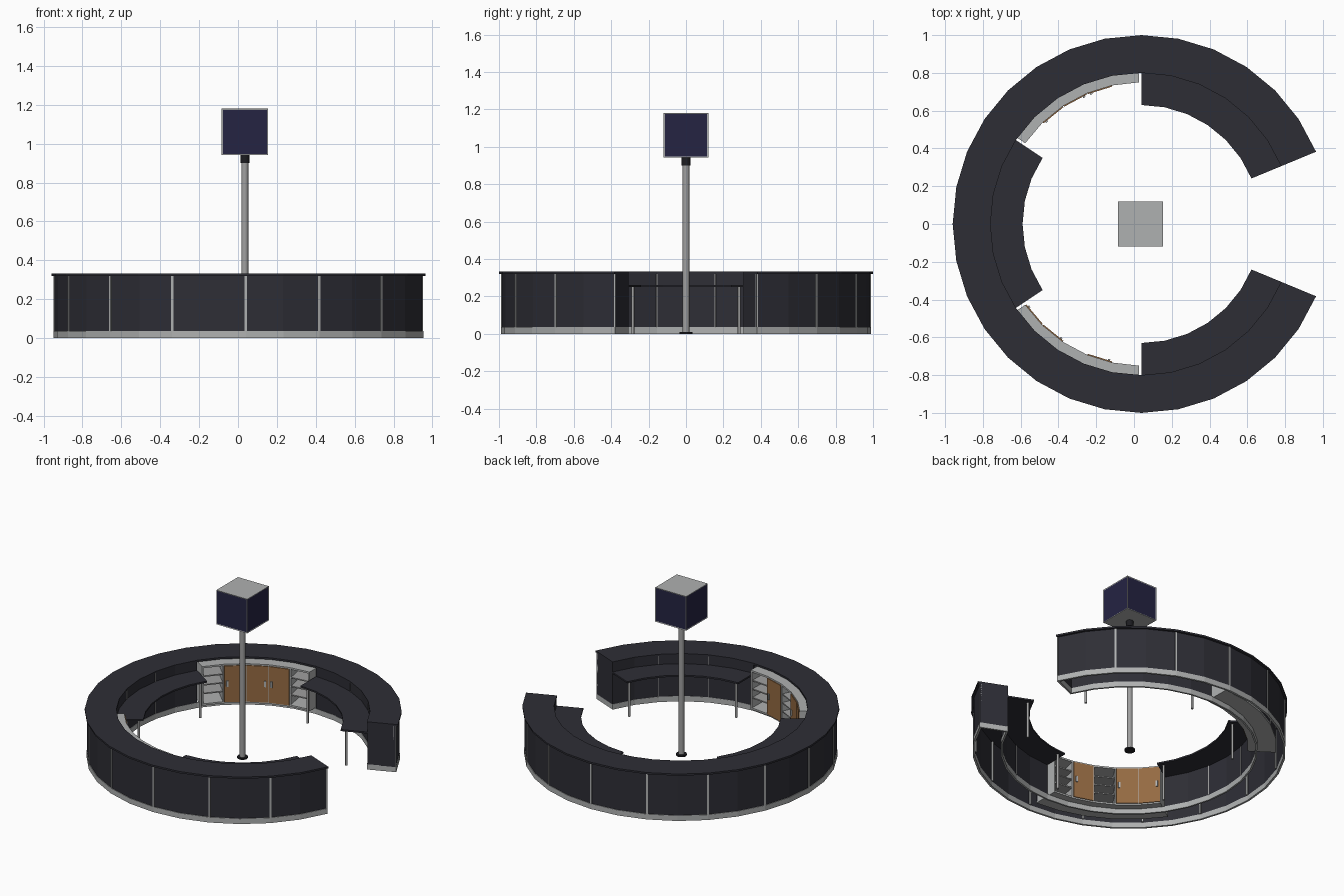
import bpy, bmesh, math

if "Cube" in bpy.data.objects:
    bpy.data.objects.remove(bpy.data.objects["Cube"])

CX = 0.04          # centre of the ring in x
SEG = 11.25        # degrees per ring facet


def material(name, rgb):
    m = bpy.data.materials.new(name)
    m.diffuse_color = (*rgb, 1)
    m.use_nodes = True
    m.node_tree.nodes["Principled BSDF"].inputs["Base Color"].default_value = m.diffuse_color
    return m


dark = material("charcoal", (0.027, 0.027, 0.036))
black = material("near_black", (0.012, 0.012, 0.015))
grey = material("light_grey", (0.43, 0.44, 0.44))
steel = material("steel_grey", (0.35, 0.35, 0.35))
wood = material("brown_wood", (0.30, 0.145, 0.055))
navy = material("navy", (0.018, 0.017, 0.055))


def finish(name, bm, *mats):
    bmesh.ops.recalc_face_normals(bm, faces=bm.faces)
    me = bpy.data.meshes.new(name)
    bm.to_mesh(me)
    bm.free()
    for m in mats:
        me.materials.append(m)
    ob = bpy.data.objects.new(name, me)
    bpy.context.collection.objects.link(ob)
    return ob


def arcs(name, mat, blocks):
    """Object of curved blocks (r0, r1, z0, z1, start, end), angles in degrees."""
    bm = bmesh.new()
    for r0, r1, z0, z1, a0, a1 in blocks:
        n = max(1, round((a1 - a0) / SEG))
        rings = []
        for i in range(n + 1):
            a = math.radians(a0 + (a1 - a0) * i / n)
            rings.append([bm.verts.new((CX + r * math.cos(a), r * math.sin(a), z))
                          for r, z in ((r0, z0), (r1, z0), (r1, z1), (r0, z1))])
        for p, q in zip(rings, rings[1:]):
            for k in range(4):
                bm.faces.new((p[k], p[k - 1], q[k - 1], q[k]))
        bm.faces.new(rings[0])
        bm.faces.new(rings[-1][::-1])
    return finish(name, bm, mat)


def cylinder(name, mat, x, y, z0, z1, r, sides=16):
    bm = bmesh.new()
    bmesh.ops.create_cone(bm, cap_ends=True, segments=sides, radius1=r, radius2=r, depth=z1 - z0)
    bmesh.ops.translate(bm, verts=bm.verts, vec=(x, y, (z0 + z1) / 2))
    ob = finish(name, bm, mat)
    ob.select_set(True)
    bpy.context.view_layer.objects.active = ob
    bpy.ops.object.shade_smooth_by_angle(angle=math.radians(40))
    ob.select_set(False)
    return ob


A0, A1 = 22.5, 337.5
DESKS = {"right_rear": (22.5, 90), "left": (146.25, 213.75), "right_front": (270, 337.5)}

# Counter shell: top slab, outer wall, end panels, plinths
arcs("counter_top", dark, [(0.80, 1.0, 0.32, 0.332, A0, A1)])
arcs("outer_wall", dark, [(0.975, 0.985, 0.035, 0.32, A0, A1)])
arcs("end_panels", dark, [(0.81, 0.975, 0.035, 0.32, A0, A0 + 0.7),
                          (0.81, 0.975, 0.035, 0.32, A1 - 0.7, A1)])
arcs("plinth", grey, [(0.975, 0.989, 0, 0.037, A0, A1), (0.80, 0.812, 0, 0.037, A0, A1),
                      (0.812, 0.975, 0, 0.037, A0, A0 + 0.8),
                      (0.812, 0.975, 0, 0.037, A1 - 0.8, A1)])

# Panel joints every second facet, standing just proud of the wall
arcs("wall_strips", grey, [(0.965, 0.989, 0.037, 0.32, a - 0.36, a + 0.36)
                           for a in (22.5 * k for k in range(2, 15))]
     + [(0.972, 0.988, 0.037, 0.32, A0, A0 + 0.5), (0.972, 0.988, 0.037, 0.32, A1 - 0.5, A1)])

# Inner walls and work desks on legs
arcs("inner_walls", dark, [(0.802, 0.81, 0.035, 0.32, a, b) for a, b in DESKS.values()])
arcs("inner_wall_joints", steel, [(0.799, 0.803, 0.037, 0.32, a + d - 0.2, a + d + 0.2)
                                  for a, b in DESKS.values() for d in (22.5, 45)])
for label, (a, b) in DESKS.items():
    arcs(label + "_desk", dark, [(0.63, 0.803, 0.25, 0.261, a, b)])
    for end, ang in (("start", a + 3), ("finish", b - 3)):
        t = math.radians(ang)
        cylinder(f"{label}_desk_leg_{end}", steel, CX + 0.66 * math.cos(t),
                 0.66 * math.sin(t), 0, 0.25, 0.008, 10)

# Storage cabinets between the desks: S = open shelves, D = door, listed by angle
for label, start, layout in (("rear", 90, "SDDDS"), ("front", 213.75, "DDSDS")):
    lo, hi = start + 1, start + 55.25
    step = (hi - lo) / 5
    edges = [lo + step * i for i in range(6)]
    frame = [(0.75, 0.93, 0.295, 0.307, lo, hi), (0.75, 0.93, 0.035, 0.047, lo, hi)]
    frame += [(0.75, 0.93, 0.047, 0.295, e - 0.45, e + 0.45) for e in edges[1:-1]]
    frame += [(0.75, 0.93, 0.047, 0.295, lo, lo + 0.8), (0.75, 0.93, 0.047, 0.295, hi - 0.8, hi)]
    shelves, doors, handles = [], [], []
    for i, kind in enumerate(layout):
        e, f = edges[i], edges[i + 1]
        if kind == "S":
            shelves += [(0.757, 0.92, z, z + 0.008, e + 0.3, f - 0.3) for z in (0.11, 0.17, 0.23)]
        else:
            doors.append((0.744, 0.752, 0.045, 0.297, e + 0.2, f - 0.2))
            h = f - 1.6 if i % 2 else e + 1.6
            handles.append((0.735, 0.746, 0.155, 0.195, h - 0.5, h + 0.5))
    arcs(label + "_cabinet_frame", grey, frame)
    arcs(label + "_cabinet_back", dark, [(0.92, 0.928, 0.047, 0.295, lo, hi)])
    arcs(label + "_cabinet_shelves", steel, shelves)
    arcs(label + "_cabinet_doors", wood, doors)
    arcs(label + "_door_handles", grey, handles)

# Sign post in the middle
cylinder("post_foot", black, CX - 0.005, 0, 0, 0.01, 0.034, 20)
cylinder("post", steel, CX - 0.005, 0, 0.01, 0.90, 0.018, 20)
cylinder("post_collar", black, CX - 0.005, 0, 0.90, 0.942, 0.023, 20)

# Sign box: light frame with inset navy panels on its four sides
bm = bmesh.new()
bmesh.ops.create_cube(bm, size=0.238)
bmesh.ops.translate(bm, verts=bm.verts, vec=(CX - 0.005, 0, 1.061))
bm.normal_update()
sides = [f for f in bm.faces if abs(f.normal.z) < 0.5]
bmesh.ops.inset_individual(bm, faces=sides, thickness=0.008, depth=-0.002)
for f in sides:
    f.material_index = 1
finish("sign_box", bm, grey, navy)
